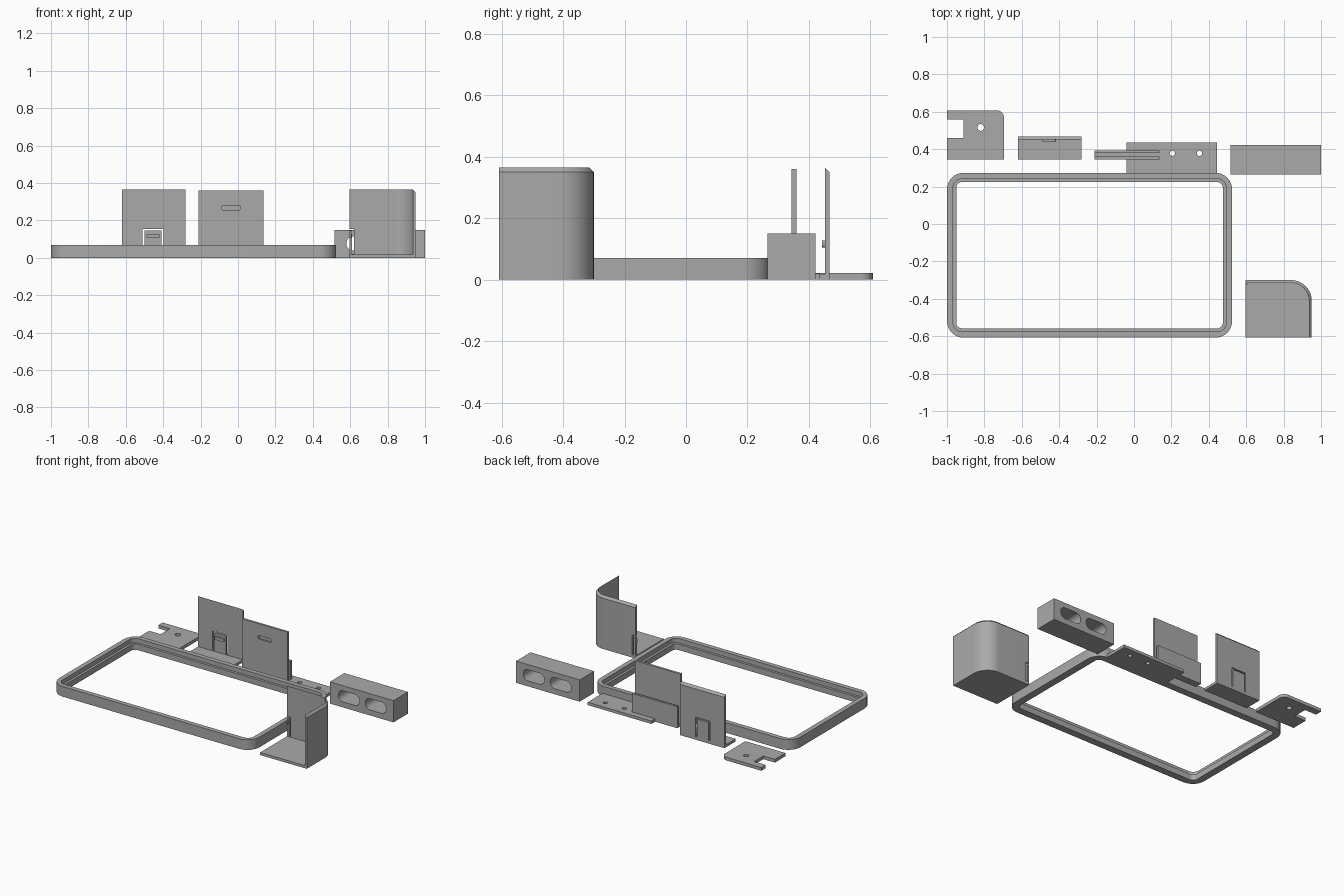
import bpy
import bmesh
from math import cos, sin, pi, radians

if "Cube" in bpy.data.objects:
    bpy.data.objects.remove(bpy.data.objects["Cube"])

grey = bpy.data.materials.new("plain_grey")
grey.use_nodes = True
grey.diffuse_color = (0.4, 0.4, 0.4, 1)
grey.node_tree.nodes["Principled BSDF"].inputs["Base Color"].default_value = (0.4, 0.4, 0.4, 1)


def rounded(x0, x1, y0, y1, radii, steps=8):
    """Rectangle outline, counter-clockwise from the high corner; radii per corner."""
    if not isinstance(radii, (tuple, list)):
        radii = [radii] * 4
    pts = []
    corners = [(x1, y1, -1, -1), (x0, y1, 1, -1), (x0, y0, 1, 1), (x1, y0, -1, 1)]
    for i, (x, y, sx, sy) in enumerate(corners):
        r = radii[i]
        if r == 0:
            pts.append((x, y))
            continue
        for k in range(steps + 1):
            a = (i + k / steps) * pi / 2
            pts.append((x + sx * r + r * cos(a), y + sy * r + r * sin(a)))
    return pts


def circle(x, y, r, n=24):
    return [(x + r * cos(2 * pi * k / n), y + r * sin(2 * pi * k / n)) for k in range(n)]


def loft(name, rings, loop=False):
    """Skin matching closed rings; cap the ends, or join last to first."""
    bm = bmesh.new()
    rows = [[bm.verts.new(p) for p in ring] for ring in rings]
    n = len(rows[0])
    for a, b in zip(rows, rows[1:] + ([rows[0]] if loop else [])):
        for i in range(n):
            j = (i + 1) % n
            bm.faces.new((a[i], a[j], b[j], b[i]))
    if not loop:
        bm.faces.new(rows[0])
        bm.faces.new(rows[-1])
    bmesh.ops.recalc_face_normals(bm, faces=bm.faces)
    me = bpy.data.meshes.new(name)
    bm.to_mesh(me)
    bm.free()
    me.materials.append(grey)
    ob = bpy.data.objects.new(name, me)
    bpy.context.collection.objects.link(ob)
    return ob


def prism(name, outline, lo, hi, axis="z"):
    """Extrude an outline along z, or along y when the outline is in x and z."""
    if axis == "z":
        return loft(name, [[(x, y, h) for x, y in outline] for h in (lo, hi)])
    return loft(name, [[(x, h, z) for x, z in outline] for h in (lo, hi)])


def box(name, x0, x1, y0, y1, z0, z1):
    return prism(name, rounded(x0, x1, y0, y1, 0), z0, z1)


def combine(ob, others, operation):
    """Boolean the other shapes into the part and bake the result."""
    for other in others:
        mod = ob.modifiers.new("bool", "BOOLEAN")
        mod.operation = operation
        mod.solver = "EXACT"
        mod.object = other
    bpy.context.view_layer.update()
    dg = bpy.context.evaluated_depsgraph_get()
    me = bpy.data.meshes.new_from_object(ob.evaluated_get(dg))
    ob.modifiers.clear()
    ob.data = me
    for other in others:
        bpy.data.objects.remove(other)


def shade(ob):
    for p in ob.data.polygons:
        p.use_smooth = True
    ob.data.set_sharp_from_angle(angle=radians(30))


def clip_gaps(x0, x1, y0, y1):
    """Cutters that free a tab: two side gaps and one top gap."""
    g = 0.011
    return [box("cut", x0, x0 + g, y0, y1, 0.02, 0.155),
            box("cut", x1 - g, x1, y0, y1, 0.02, 0.155),
            box("cut", x0 + g / 2, x1 - g / 2, y0, y1, 0.145, 0.155)]


parts = []
T = 0.018     # sheet thickness
TOP = 0.365   # height of tall walls

# Large rounded frame with an inner ledge
def frame_ring(inset, r, z):
    return [(x, y, z) for x, y in rounded(-1 + inset, 0.525 - inset,
                                          -0.608 + inset, 0.274 - inset, r)]

parts.append(loft("frame", [frame_ring(0, 0.09, 0), frame_ring(0, 0.09, 0.07),
                            frame_ring(0.033, 0.045, 0.07), frame_ring(0.033, 0.045, 0.04),
                            frame_ring(0.05, 0.03, 0.04), frame_ring(0.05, 0.03, 0)], True))

# Corner shell: floor and bent wall with a sloped rim
outer = [(0.595, -0.3)]
inner = [(0.595, -0.315)]
for k in range(17):
    a = pi / 2 * (1 - k / 16)
    for line, r in ((outer, 0.11), (inner, 0.095)):
        line.append((0.84 + r * cos(a), -0.41 + r * sin(a)))
outer.append((0.95, -0.608))
inner.append((0.935, -0.608))
shell = loft("corner_shell", [[(*o, 0), (*o, TOP - 0.015), (*i, TOP), (*i, 0)]
                              for o, i in zip(outer, inner)])
floor = prism("floor", outer + [(0.595, -0.608)], 0, T)
combine(shell, [floor], "UNION")
combine(shell, clip_gaps(0.51, 0.62, -0.33, -0.29), "DIFFERENCE")
combine(shell, [box("bump", 0.595, 0.606, -0.324, -0.31, 0.105, 0.125)], "UNION")
parts.append(shell)

# Back panel with foot, sloped rim and spring tab
panel = loft("clip_panel", [[(x, 0.467, 0), (x, 0.467, TOP - 0.015), (x, 0.452, TOP),
                             (x, 0.452, T), (x, 0.345, T), (x, 0.345, 0)]
                            for x in (-0.62, -0.28)])
combine(panel, clip_gaps(-0.51, -0.398, 0.44, 0.48), "DIFFERENCE")
combine(panel, [prism("bump", rounded(-0.49, -0.418, 0.105, 0.127, 0.008), 0.442, 0.456, "y")],
        "UNION")
parts.append(panel)

# Flat panel with a shallow front recess and a pocket behind
pocket = loft("pocket_panel", [[(x, 0.344, 0), (x, 0.344, 0.36), (x, 0.36, 0.36),
                                (x, 0.36, T), (x, 0.379, T), (x, 0.379, 0.148),
                                (x, 0.394, 0.148), (x, 0.394, 0)] for x in (-0.21, 0.135)])
combine(pocket, [prism("cut", rounded(-0.088, 0.013, 0.255, 0.279, 0.01), 0.33, 0.353, "y")],
        "DIFFERENCE")
parts.append(pocket)

# Drilled flat plate
plate = box("drilled_plate", -0.04, 0.445, 0.267, 0.435, 0, 0.02)
combine(plate, [prism("cut", circle(x, 0.378, 0.014), -0.1, 0.1) for x in (0.205, 0.35)],
        "DIFFERENCE")
parts.append(plate)

# Notched plate with one rounded corner and a hole
notched = prism("notched_plate", rounded(-1, -0.695, 0.345, 0.608, (0.04, 0, 0, 0)), 0, 0.022)
combine(notched, [box("cut", -1.1, -0.912, 0.46, 0.56, -0.1, 0.1),
                  prism("cut", circle(-0.82, 0.516, 0.018), -0.1, 0.1)], "DIFFERENCE")
parts.append(notched)

# Block with two rounded passages
block = box("passage_block", 0.515, 1, 0.265, 0.422, 0, 0.15)
combine(block, [prism("cut", rounded(x, x + 0.16, 0.038, 0.115, 0.036), 0.2, 0.5, "y")
                for x in (0.58, 0.785)], "DIFFERENCE")
parts.append(block)

for part in parts:
    shade(part)
